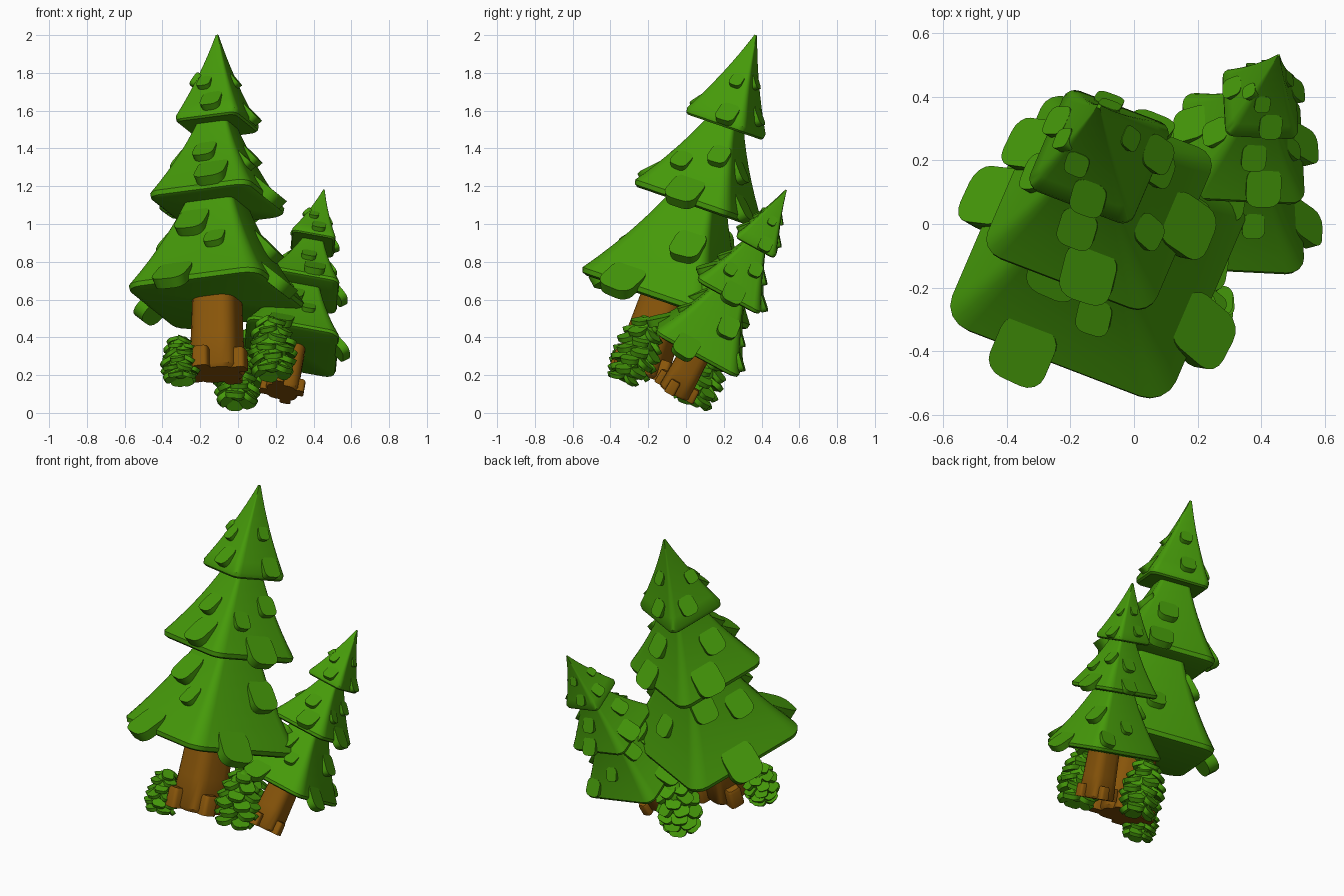
import bpy, bmesh, math, random
from mathutils import Matrix, Vector

random.seed(4)
cube = bpy.data.objects.get("Cube")
if cube:
    bpy.data.objects.remove(cube)


def material(name, rgb):
    m = bpy.data.materials.new(name)
    m.use_nodes = True
    m.diffuse_color = (*rgb, 1)
    m.node_tree.nodes["Principled BSDF"].inputs["Base Color"].default_value = (*rgb, 1)
    return m


GREEN = material("pine green", (0.06, 0.32, 0.003))
BROWN = material("bark brown", (0.25, 0.092, 0.003))


def section(hx, hy, corner, steps=4):
    """Outline of a rounded rectangle, counter-clockwise."""
    r = corner * min(hx, hy)
    pts = []
    for q in range(4):
        sx, sy = ((1, 1), (-1, 1), (-1, -1), (1, -1))[q]
        for i in range(steps + 1):
            a = math.pi / 2 * (q + i / steps)
            pts.append((sx * (hx - r) + r * math.cos(a), sy * (hy - r) + r * math.sin(a)))
    return pts


def loft(bm, rows, corner, mat=Matrix()):
    """Skin rows of (z, half x, half y) from bottom to top and cap the ends."""
    rings = [[bm.verts.new(mat @ Vector((x, y, z))) for x, y in section(hx, hy, corner)]
             for z, hx, hy in rows]
    n = len(rings[0])
    for lo, hi in zip(rings, rings[1:]):
        for i in range(n):
            j = (i + 1) % n
            bm.faces.new((lo[i], lo[j], hi[j], hi[i]))
    bm.faces.new(rings[0][::-1])
    bm.faces.new(rings[-1])


def leaf(bm, mat, width, length, thick):
    """Flat slab with rounded corners."""
    x, y = width / 2, length / 2
    loft(bm, [(-thick, x * 0.94, y * 0.94), (thick, x, y)], 0.65, mat)


def finish(bm, name, mat, frame):
    mesh = bpy.data.meshes.new(name)
    bm.transform(frame)
    bmesh.ops.recalc_face_normals(bm, faces=bm.faces[:])
    bm.to_mesh(mesh)
    bm.free()
    mesh.materials.append(mat)
    obj = bpy.data.objects.new(name, mesh)
    bpy.context.collection.objects.link(obj)
    bpy.ops.object.select_all(action="DESELECT")
    obj.select_set(True)
    bpy.context.view_layer.objects.active = obj
    bpy.ops.object.shade_smooth_by_angle(angle=math.radians(35))


def frame(origin, x_axis, up, scale=1):
    z = Vector(up).normalized()
    y = z.cross(Vector(x_axis)).normalized()
    rot = Matrix((y.cross(z), y, z)).transposed().to_4x4()
    return Matrix.Translation(origin) @ rot @ Matrix.Scale(scale, 4)


# Tiers: top depth, bottom depth, top half width, bottom half width, start
TIERS = {
    "top": (0, 0.48, 0.006, 0.178, 0),
    "middle": (0.5, 0.93, 0.085, 0.288, -0.2),
    "bottom": (0.95, 1.46, 0.135, 0.38, -0.2),
}
# Leaves on front, right, back, left: sideways offset, way down, width
LEAVES = {
    "top": [[(-0.03, 0.62, 0.075), (0.03, 0.88, 0.11)],
            [(0.02, 0.55, 0.07), (0.06, 0.93, 0.11)],
            [(0, 0.5, 0.07), (0.03, 0.85, 0.09)],
            [(0.06, 0.55, 0.07), (-0.03, 0.83, 0.1)]],
    "middle": [[(0, 0.48, 0.12), (0.07, 0.83, 0.17)],
               [(-0.09, 0.6, 0.1), (0.09, 0.4, 0.11), (0.02, 0.95, 0.18)],
               [(-0.03, 0.5, 0.12), (-0.06, 0.92, 0.14)],
               [(0.05, 0.48, 0.13), (-0.075, 0.86, 0.17)]],
    "bottom": [[(-0.06, 0.3, 0.17), (0.09, 0.55, 0.11), (-0.1, 0.98, 0.19)],
               [(0.12, 0.45, 0.17), (-0.11, 1.0, 0.2)],
               [(-0.01, 0.6, 0.11), (-0.24, 0.85, 0.14)],
               [(0.09, 0.44, 0.14), (-0.115, 0.3, 0.14), (-0.05, 0.97, 0.2)]],
}


def half_width(tier, f):
    d0, d1, h0, h1, _ = TIERS[tier]
    return h0 + (h1 - h0) * (0.75 * f + 0.25 * f * f)


def build_tree(name, place):
    for tier, (d0, d1, h0, h1, start) in TIERS.items():
        # Flared square tier with a thin rolled rim
        bm = bmesh.new()
        rows = [(-d1 - 0.035, h1 * 0.93, h1 * 0.93), (-d1 - 0.025, h1 * 0.985, h1 * 0.985)]
        for i in range(9):
            f = 1 + (start - 1) * i / 8
            h = half_width(tier, f)
            rows.append((-d0 - f * (d1 - d0), h, h))
        loft(bm, rows, 0.23)
        finish(bm, f"{name}_{tier}_tier", GREEN, place)

        # Shingle leaves on the four slopes, lower ends lifted
        bm = bmesh.new()
        for side, leaves in enumerate(LEAVES[tier]):
            for off, f, w in leaves:
                h = half_width(tier, f)
                slope = math.atan2(d1 - d0, (h1 - h0) * (0.75 + 0.5 * f))
                m = (Matrix.Rotation(side * math.pi / 2, 4, "Z")
                     @ Matrix.Translation((off, -h, -d0 - f * (d1 - d0)))
                     @ Matrix.Rotation(slope - 0.3, 4, "X")
                     @ Matrix.Rotation(off * 0.8, 4, "Z"))
                leaf(bm, m, w, w * 1.15, w * 0.13 + 0.006)
        finish(bm, f"{name}_{tier}_leaves", GREEN, place)

    # Trunk with one root stub on each side
    bm = bmesh.new()
    loft(bm, [(-1.9, 0.12, 0.12), (-1.88, 0.132, 0.132), (-1.7, 0.125, 0.125),
              (-1.4, 0.115, 0.115)], 0.6)
    for k in range(4):
        m = (Matrix.Rotation(k * math.pi / 2, 4, "Z")
             @ Matrix.Translation((-0.035, -0.135, -1.9)))
        loft(bm, [(0, 0.045, 0.045), (0.1, 0.042, 0.042), (0.115, 0.034, 0.034)], 0.5, m)
    finish(bm, f"{name}_trunk", BROWN, place)


build_tree("large_tree", frame((-0.11, 0.37, 2.0), (0.928, -0.355, 0.123), (0, 0.325, 0.946)))
build_tree("small_tree", frame((0.455, 0.53, 1.18), (0.984, -0.04, -0.165),
                               (0.181, 0.477, 0.86), 0.655))


def build_bush(name, base, radius, height):
    place = frame(base, (0.94, -0.3, 0.1), (0, 0.325, 0.946))
    bm = bmesh.new()
    # Egg-shaped core
    core = []
    for i in range(9):
        a = math.pi * (0.03 + 0.94 * i / 8)
        r = radius * 0.62 * math.sin(a)
        core.append((height * (0.5 - 0.46 * math.cos(a)), r, r))
    loft(bm, core, 0.9)
    # Overlapping rings of chunky, uneven leaves
    for ring in range(6):
        f = 0.1 + 0.15 * ring
        r = radius * 0.66 * math.sin(math.pi * (0.16 + 0.78 * f))
        count = (5, 6, 6, 5, 5, 3)[ring]
        for k in range(count):
            a = 2 * math.pi * (k + 0.5 * (ring % 2)) / count + random.uniform(-0.15, 0.15)
            m = (Matrix.Rotation(a, 4, "Z") @ Matrix.Translation((0, -r, height * f))
                 @ Matrix.Rotation(0.65 - 0.3 * f + random.uniform(-0.2, 0.2), 4, "X")
                 @ Matrix.Rotation(random.uniform(-0.2, 0.2), 4, "Y"))
            w = radius * (0.85 - 0.2 * f)
            leaf(bm, m, w, w * 1.1, w * 0.14)
    finish(bm, name, GREEN, place)


build_bush("left_front_bush", (-0.305, -0.335, 0.17), 0.1, 0.26)
build_bush("centre_front_bush", (0.18, -0.3, 0.2), 0.125, 0.34)
build_bush("rear_bush", (0, 0.03, 0.05), 0.125, 0.34)
